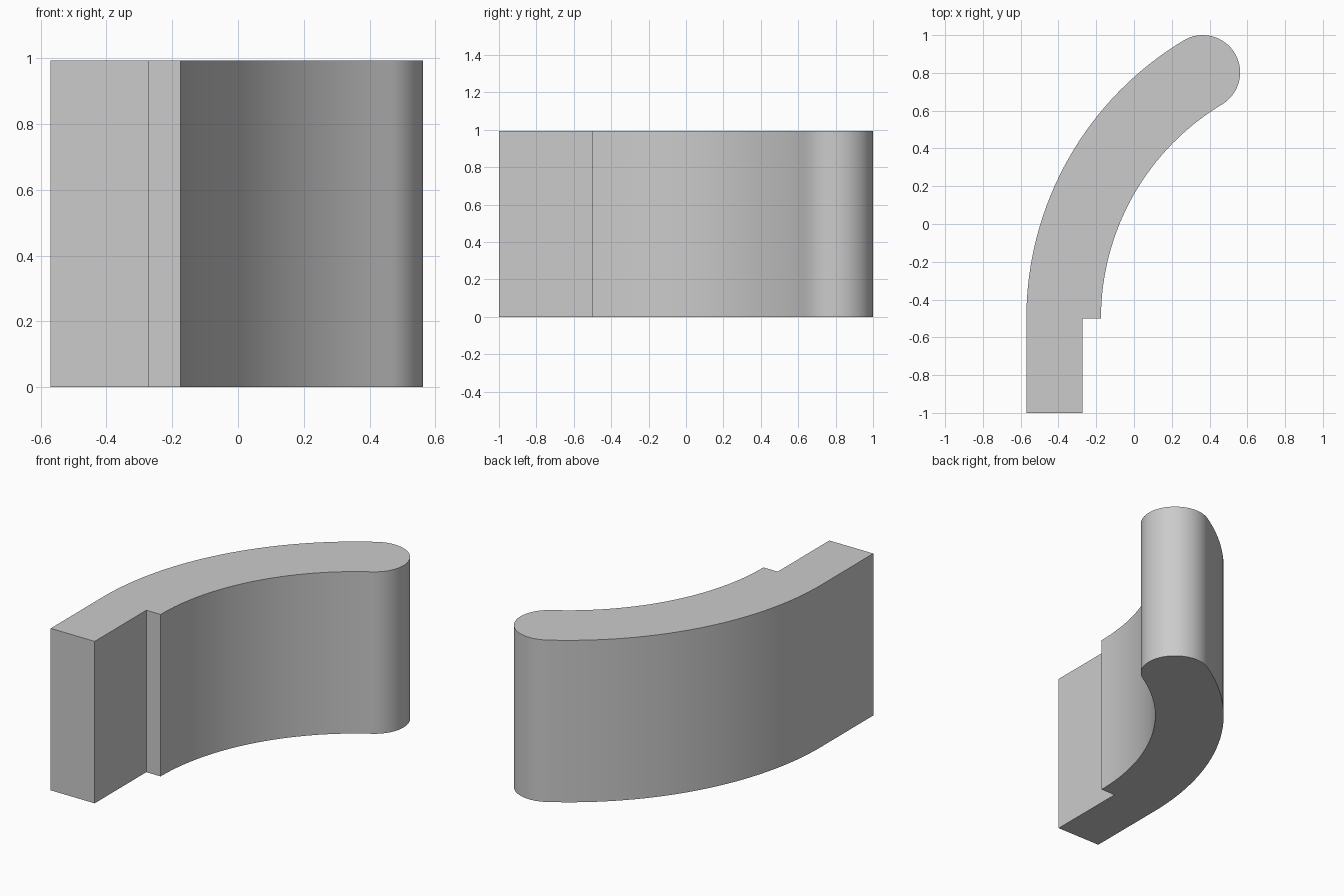
import bpy
import bmesh
from math import cos, sin, radians
from mathutils import Vector

if "Cube" in bpy.data.objects:
    bpy.data.objects.remove(bpy.data.objects["Cube"], do_unlink=True)

HEIGHT = 0.993
CENTRE = Vector((1.147, -0.5))       # centre of the bend
OUTER, INNER = 1.717, 1.322          # radii of the two curved walls
END_ANGLE = 121                      # where the rounded tip begins


def arc(centre, radius, start, end, steps):
    """Points along an arc, angles in degrees."""
    angles = [radians(start + (end - start) * i / steps) for i in range(steps + 1)]
    return [centre + radius * Vector((cos(a), sin(a))) for a in angles]


# Plan outline: straight tab, outer wall, rounded tip, inner wall, step
middle = (OUTER + INNER) / 2
tip_centre = arc(CENTRE, middle, END_ANGLE, END_ANGLE, 1)[0]
outline = [Vector((-0.272, -0.5)), Vector((-0.272, -1)), Vector((-0.57, -1))]
outline += arc(CENTRE, OUTER, 180, END_ANGLE, 32)
outline += arc(tip_centre, (OUTER - INNER) / 2, END_ANGLE, END_ANGLE - 180, 32)[1:-1]
outline += arc(CENTRE, INNER, END_ANGLE, 180, 32)

# Extrude the outline into a solid
bm = bmesh.new()
base = bm.faces.new([bm.verts.new((p.x, p.y, 0)) for p in outline])
result = bmesh.ops.extrude_face_region(bm, geom=[base], use_keep_orig=True)
top_verts = [v for v in result["geom"] if isinstance(v, bmesh.types.BMVert)]
bmesh.ops.translate(bm, verts=top_verts, vec=(0, 0, HEIGHT))
bmesh.ops.recalc_face_normals(bm, faces=bm.faces)
mesh = bpy.data.meshes.new("curved_bracket")
bm.to_mesh(mesh)
bm.free()

bracket = bpy.data.objects.new("curved_bracket", mesh)
bpy.context.collection.objects.link(bracket)

# Plain grey material
grey = bpy.data.materials.new("light_grey")
grey.use_nodes = True
grey.diffuse_color = (0.6, 0.6, 0.6, 1)
grey.node_tree.nodes["Principled BSDF"].inputs["Base Color"].default_value = (0.6, 0.6, 0.6, 1)
mesh.materials.append(grey)

# Smooth curved walls, crisp corners
bpy.ops.object.select_all(action="DESELECT")
bracket.select_set(True)
bpy.context.view_layer.objects.active = bracket
bpy.ops.object.shade_smooth_by_angle(angle=radians(30))
